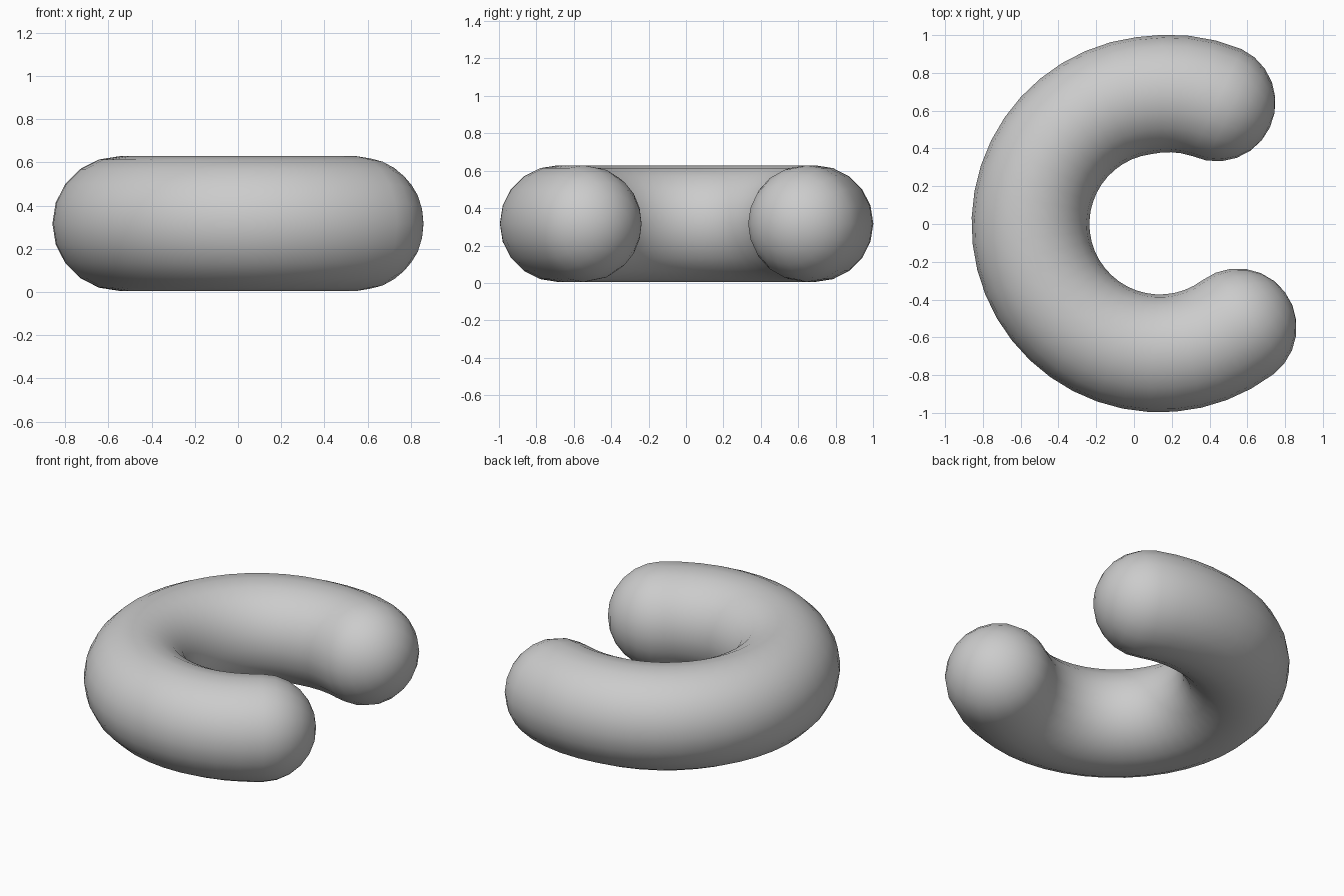
import bpy, bmesh, math
from mathutils import Vector

if "Cube" in bpy.data.objects:
    bpy.data.objects.remove(bpy.data.objects["Cube"])

CX, R, r = 0.137, 0.685, 0.312      # arc centre x, arc radius, tube radius
A0, A1 = 65, 307                    # arc start and end angles (degrees)
SIDES, ARC, CAP = 20, 30, 6


def centre(deg):
    # the arc opens out very slightly towards the upper end
    rad = R + 0.025 * max(0, (95 - deg) / 30)
    a = math.radians(deg)
    return Vector((CX + rad * math.cos(a), rad * math.sin(a), 0.317))


def tangent(deg):
    a = math.radians(deg)
    return Vector((-math.sin(a), math.cos(a), 0))


# Ring stations: (centre, tangent, radius), rounded cap - arc - rounded cap
stations = []
for i in range(1, CAP):
    t = math.pi / 2 * (1 - i / CAP)
    stations.append((centre(A0) - tangent(A0) * r * math.sin(t), tangent(A0), r * math.cos(t)))
for i in range(ARC + 1):
    d = A0 + (A1 - A0) * i / ARC
    stations.append((centre(d), tangent(d), r))
for i in range(1, CAP):
    t = math.pi / 2 * i / CAP
    stations.append((centre(A1) + tangent(A1) * r * math.sin(t), tangent(A1), r * math.cos(t)))

# Skin the rings into one closed tube
bm = bmesh.new()
up = Vector((0, 0, 1))
rings = []
for c, tan, rad in stations:
    side = tan.cross(up)
    rings.append([bm.verts.new(c + rad * (side * math.cos(k * math.tau / SIDES)
                                          + up * math.sin(k * math.tau / SIDES)))
                  for k in range(SIDES)])
for a, b in zip(rings, rings[1:]):
    for k in range(SIDES):
        n = (k + 1) % SIDES
        bm.faces.new((a[k], a[n], b[n], b[k]))

# Pole points closing both ends
for ring, pos in ((rings[0], centre(A0) - tangent(A0) * r),
                  (rings[-1], centre(A1) + tangent(A1) * r)):
    tip = bm.verts.new(pos)
    for k in range(SIDES):
        bm.faces.new((ring[k], ring[(k + 1) % SIDES], tip))
bmesh.ops.recalc_face_normals(bm, faces=bm.faces)
for f in bm.faces:
    f.smooth = True

mesh = bpy.data.meshes.new("curved_body")
bm.to_mesh(mesh)
bm.free()
body = bpy.data.objects.new("curved_body", mesh)
bpy.context.collection.objects.link(body)
